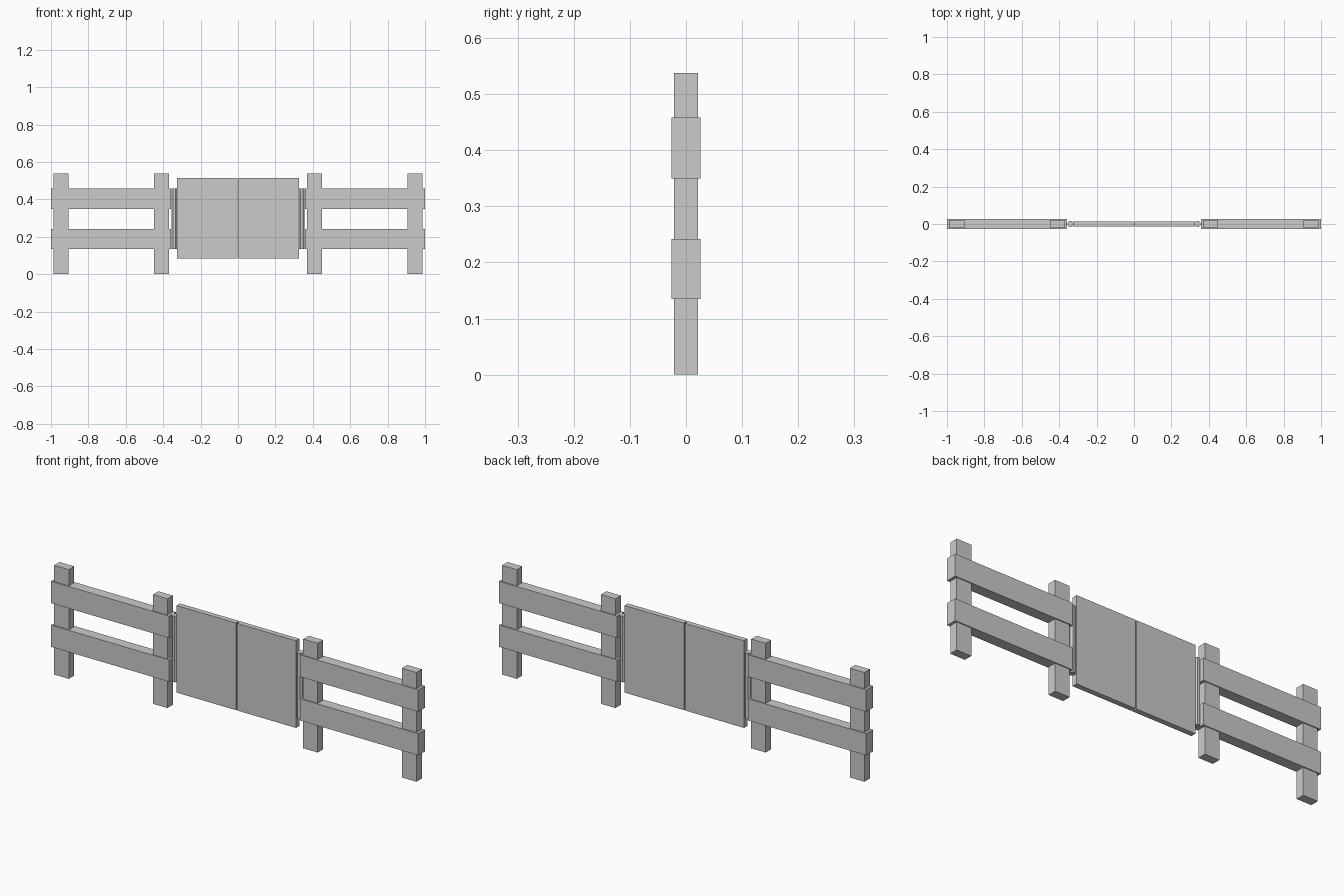
import bpy, math

if "Cube" in bpy.data.objects:
    bpy.data.objects.remove(bpy.data.objects["Cube"])


def box(name, x0, x1, half_y, z0, z1):
    bpy.ops.mesh.primitive_cube_add(size=1, location=((x0 + x1) / 2, 0, (z0 + z1) / 2))
    ob = bpy.context.object
    ob.name = name
    ob.scale = (x1 - x0, half_y * 2, z1 - z0)
    bpy.ops.object.transform_apply(location=False, rotation=False, scale=True)
    return ob


def mirrored_box(name, x0, x1, half_y, z0, z1):
    box("left_" + name, -x1, -x0, half_y, z0, z1)
    box("right_" + name, x0, x1, half_y, z0, z1)


# Upright posts
mirrored_box("inner_post", 0.37, 0.449, 0.021, 0, 0.538)
mirrored_box("outer_post", 0.907, 0.987, 0.021, 0, 0.538)

# Horizontal rails
mirrored_box("lower_rail", 0.357, 1.0, 0.026, 0.135, 0.242)
mirrored_box("upper_rail", 0.357, 1.0, 0.026, 0.35, 0.458)

# Double gate panels with a narrow gap in the middle
mirrored_box("gate_panel", 0.003, 0.325, 0.013, 0.085, 0.514)

# Hinge rods between gate and rails
for side, sx in (("left", -1), ("right", 1)):
    bpy.ops.mesh.primitive_cylinder_add(vertices=8, radius=0.0165, depth=0.325,
                                        location=(sx * 0.341, 0, 0.2965),
                                        rotation=(0, 0, math.pi / 8))
    bpy.context.object.name = side + "_hinge"
